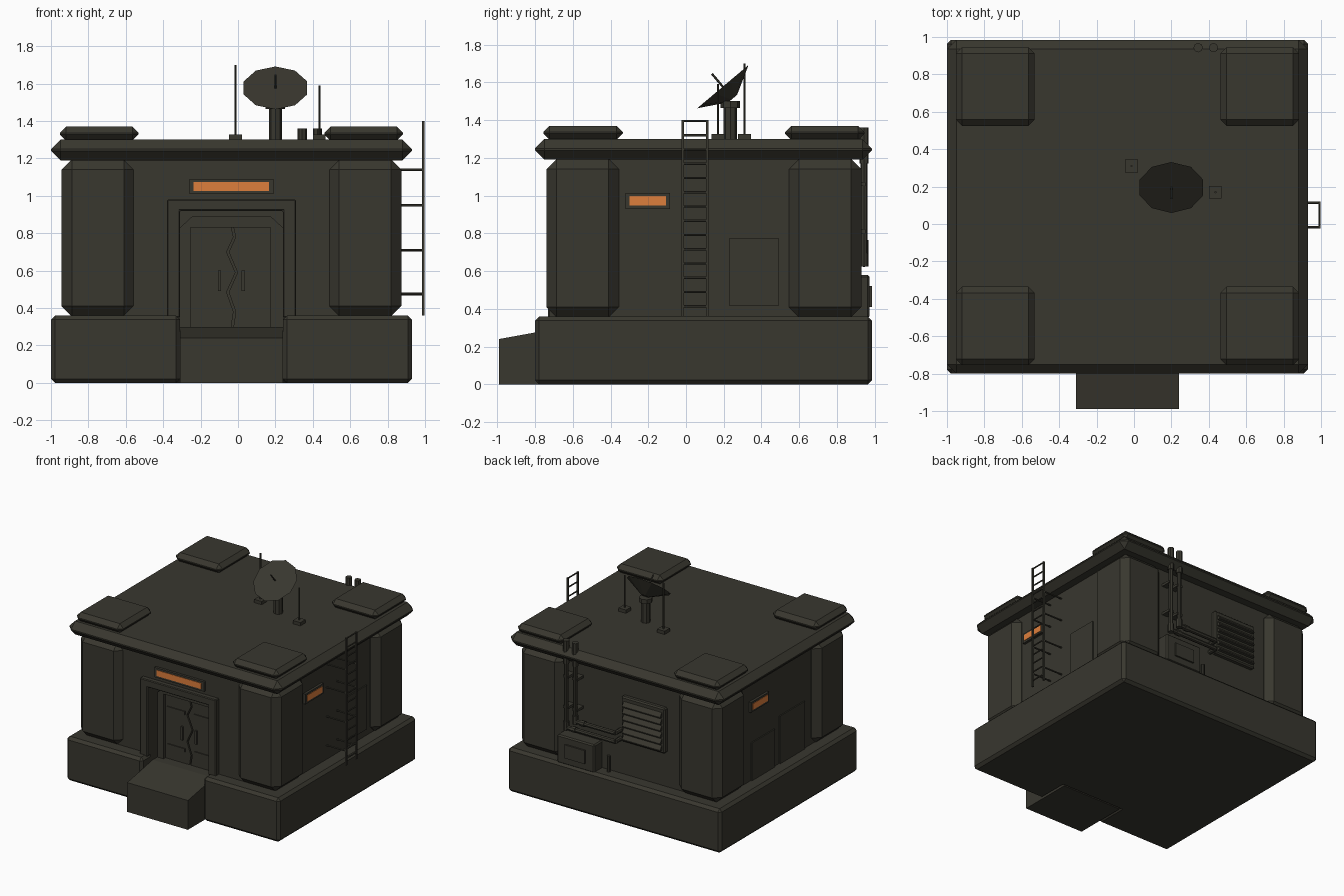
import bpy, bmesh, math
from mathutils import Vector

if "Cube" in bpy.data.objects:
    bpy.data.objects.remove(bpy.data.objects["Cube"])


def material(name, rgb):
    m = bpy.data.materials.new(name)
    m.diffuse_color = (*rgb, 1)
    m.use_nodes = True
    m.node_tree.nodes["Principled BSDF"].inputs["Base Color"].default_value = m.diffuse_color
    return m


OLIVE = material("dark_olive", (0.040, 0.038, 0.028))
ORANGE = material("orange_light", (0.73, 0.21, 0.045))
CX, CY = -0.035, 0.095          # centre of the building


def finish(name, bm, mat=OLIVE, bevel=0.0):
    bmesh.ops.recalc_face_normals(bm, faces=bm.faces)
    if bevel:
        bmesh.ops.bevel(bm, geom=bm.edges[:], offset=bevel, segments=1,
                        affect='EDGES', clamp_overlap=True)
    me = bpy.data.meshes.new(name)
    bm.to_mesh(me)
    bm.free()
    me.materials.append(mat)
    ob = bpy.data.objects.new(name, me)
    bpy.context.collection.objects.link(ob)
    return ob


def prism(name, pts, axis, lo, hi, bevel=0.0, mat=OLIVE):
    """Extrude a 2D outline along an axis (remaining axes keep xyz order)."""
    def co(p, d):
        c = list(p)
        c.insert(axis, d)
        return c
    bm = bmesh.new()
    a = [bm.verts.new(co(p, lo)) for p in pts]
    b = [bm.verts.new(co(p, hi)) for p in pts]
    bm.faces.new(a)
    bm.faces.new(b)
    for i in range(len(pts)):
        j = (i + 1) % len(pts)
        bm.faces.new((a[i], a[j], b[j], b[i]))
    return finish(name, bm, mat, bevel)


def box(name, x, y, z, bevel=0.0, mat=OLIVE):
    pts = [(x[0], y[0]), (x[1], y[0]), (x[1], y[1]), (x[0], y[1])]
    return prism(name, pts, 2, z[0], z[1], bevel, mat)


def rod(name, p, q, r, r2=None, sides=8):
    p, q = Vector(p), Vector(q)
    bm = bmesh.new()
    bmesh.ops.create_cone(bm, cap_ends=True, segments=sides, radius1=r,
                          radius2=r if r2 is None else r2, depth=(q - p).length)
    rot = (q - p).to_track_quat('Z', 'Y').to_matrix()
    for v in bm.verts:
        v.co = rot @ v.co + (p + q) / 2
    return finish(name, bm)


def notched(x0, x1, y0, y1):
    """Rectangle with the doorway cut into its front side."""
    return [(x0, y0), (-0.31, y0), (-0.31, -0.55), (0.24, -0.55),
            (0.24, y0), (x1, y0), (x1, y1), (x0, y1)]


# Foundation, entrance ramp, walls and roof
prism("foundation", notched(-1, 0.93, -0.80, 0.985), 2, 0, 0.36, 0.022)
prism("entrance_ramp", [(-0.99, 0), (-0.99, 0.24), (-0.66, 0.30), (-0.54, 0.30),
                        (-0.54, 0)], 0, -0.31, 0.24)
prism("lower_walls", notched(-0.885, 0.815, -0.69, 0.87), 2, 0.30, 0.92)
box("upper_walls", (-0.885, 0.815), (-0.69, 0.87), (0.92, 1.22))
box("roof_slab", (-1, 0.93), (-0.80, 0.985), (1.19, 1.30), 0.05)

# Corner pillars and roof corner plates
for sx in (-1, 1):
    for sy in (-1, 1):
        def span(c, s, a, b):
            return sorted((c + s * a, c + s * b))
        tag = ("left" if sx < 0 else "right") + ("_front" if sy < 0 else "_back")
        box("pillar_" + tag, span(CX, sx, 0.52, 0.908), span(CY, sy, 0.45, 0.835),
            (0.355, 1.195), 0.055)
        box("roof_plate_" + tag, span(CX, sx, 0.497, 0.917), span(CY, sy, 0.43, 0.85),
            (1.295, 1.37), 0.033)

# Door frame, recessed surround with cut corners, two jagged leaves
prism("door_frame", [(-0.38, 0.35), (-0.38, 0.98), (0.31, 0.98), (0.31, 0.35),
                     (0.24, 0.35), (0.24, 0.92), (-0.31, 0.92), (-0.31, 0.35)],
      1, -0.73, -0.68, 0.006)
prism("door_surround", [(-0.31, 0.30), (-0.31, 0.83), (-0.245, 0.89), (0.175, 0.89),
                        (0.24, 0.83), (0.24, 0.30), (0.175, 0.30), (0.175, 0.83),
                        (-0.253, 0.83), (-0.253, 0.30)], 1, -0.60, -0.545)
zig = [(-0.03, 0.30), (-0.018, 0.38), (-0.055, 0.485), (-0.008, 0.59),
       (-0.055, 0.70), (-0.018, 0.78), (-0.03, 0.83)]
for side, edge, off in (("left", -0.253, -0.006), ("right", 0.175, 0.006)):
    seam = [(x + off, z) for x, z in zig]
    prism("door_leaf_" + side, [(edge, 0.30)] + seam + [(edge, 0.83)], 1, -0.575, -0.54)
for i, (x0, x1) in enumerate(((-0.235, -0.075), (0.01, 0.165))):
    for z in (0.395, 0.70):
        box("door_bar", (x0, x1), (-0.583, -0.57), (z, z + 0.028))
for x in (-0.108, 0.02):
    box("door_handle", (x, x + 0.018), (-0.59, -0.57), (0.49, 0.60))

# Lit windows: front, right, left
box("front_window_frame", (-0.26, 0.19), (-0.71, -0.68), (1.01, 1.09))
box("front_window_light", (-0.237, 0.167), (-0.714, -0.706), (1.026, 1.074), 0, ORANGE)
for tag, wall, s, y in (("right", 0.815, 1, -0.203), ("left", -0.885, -1, 0.335)):
    box(tag + "_window_frame", sorted((wall - s * 0.01, wall + s * 0.02)),
        (y - 0.117, y + 0.117), (0.93, 1.013))
    box(tag + "_window_light", sorted((wall + s * 0.016, wall + s * 0.024)),
        (y - 0.097, y + 0.097), (0.947, 0.997), 0, ORANGE)

# Flat wall panels on the sides
box("right_wall_panel", (0.81, 0.825), (0.23, 0.49), (0.415, 0.775))
box("left_wall_panel_low", (-0.895, -0.88), (0.126, 0.425), (0.36, 0.67))
box("left_wall_panel_tall", (-0.895, -0.88), (-0.26, 0.06), (0.36, 0.75))

# Ladder on the right side
for y in (-0.017, 0.113):
    box("ladder_rail", (0.984, 0.998), (y - 0.007, y + 0.007), (0.36, 1.40))
    for z in (0.475, 0.71, 0.95, 1.14):
        rod("ladder_bracket", (0.81, y, z), (0.99, y, z), 0.007, sides=6)
for i in range(14):
    z = 1.395 - 0.0755 * i
    rod("ladder_rung", (0.991, -0.017, z), (0.991, 0.113, z), 0.006, sides=6)

# Dish on a mast
rod("dish_mast", (0.20, 0.235, 1.29), (0.20, 0.235, 1.47), 0.035)
rod("dish_mast_cap", (0.20, 0.235, 1.465), (0.20, 0.235, 1.50), 0.052)
rim = Vector((0.20, 0.195, 1.577))
axis = Vector((0, -0.644, 0.765))
rod("dish", rim - axis * 0.082, rim, 0.03, 0.178, sides=10)
rod("dish_feed", rim, rim + axis * 0.09, 0.006, sides=6)

# Whip antennas
for x, y, top in ((-0.013, 0.31, 1.70), (0.435, 0.17, 1.59)):
    box("antenna_foot", (x - 0.034, x + 0.034), (y - 0.034, y + 0.034), (1.295, 1.327))
    rod("antenna", (x, y, 1.32), (x, y, top), 0.006, sides=6)

# Back wall: pipes running down from the roof and across to the vent
for x, z in ((0.343, 0.715), (0.425, 0.645)):
    rod("pipe_top", (x, 0.943, 1.17), (x, 0.943, 1.36), 0.025)
    rod("pipe_drop", (x, 0.943, z), (x, 0.943, 1.2), 0.018)
    rod("pipe_elbow", (x, 0.943, z - 0.02), (x, 0.943, z + 0.05), 0.024)
    rod("pipe_run", (x, 0.943, z), (-0.02, 0.943, z), 0.018)
    rod("pipe_collar", (x - 0.09, 0.943, z), (x - 0.05, 0.943, z), 0.024)
    rod("pipe_end", (-0.02, 0.943, z), (-0.02, 0.86, z), 0.018)
    for zc in (0.80, 1.05):
        box("pipe_clip", (x - 0.025, x + 0.025), (0.86, 0.95), (zc, zc + 0.02))

# Louvred vent
prism("vent_frame", [(-0.44, 0.64), (-0.045, 0.64), (-0.045, 1.01), (-0.44, 1.01)],
      1, 0.86, 0.905, 0.01)
for i in range(6):
    z = 0.665 + i * 0.054
    prism("vent_slat", [(0.90, z), (0.93, z), (0.93, z + 0.008), (0.90, z + 0.045)],
          0, -0.415, -0.07)

# Utility box and stub pipe
box("utility_box", (0.15, 0.49), (0.86, 0.972), (0.35, 0.58), 0.01)
box("utility_box_cover", (0.23, 0.41), (0.965, 0.985), (0.41, 0.52))
rod("stub_pipe", (0.07, 0.90, 0.35), (0.07, 0.90, 0.49), 0.014)
